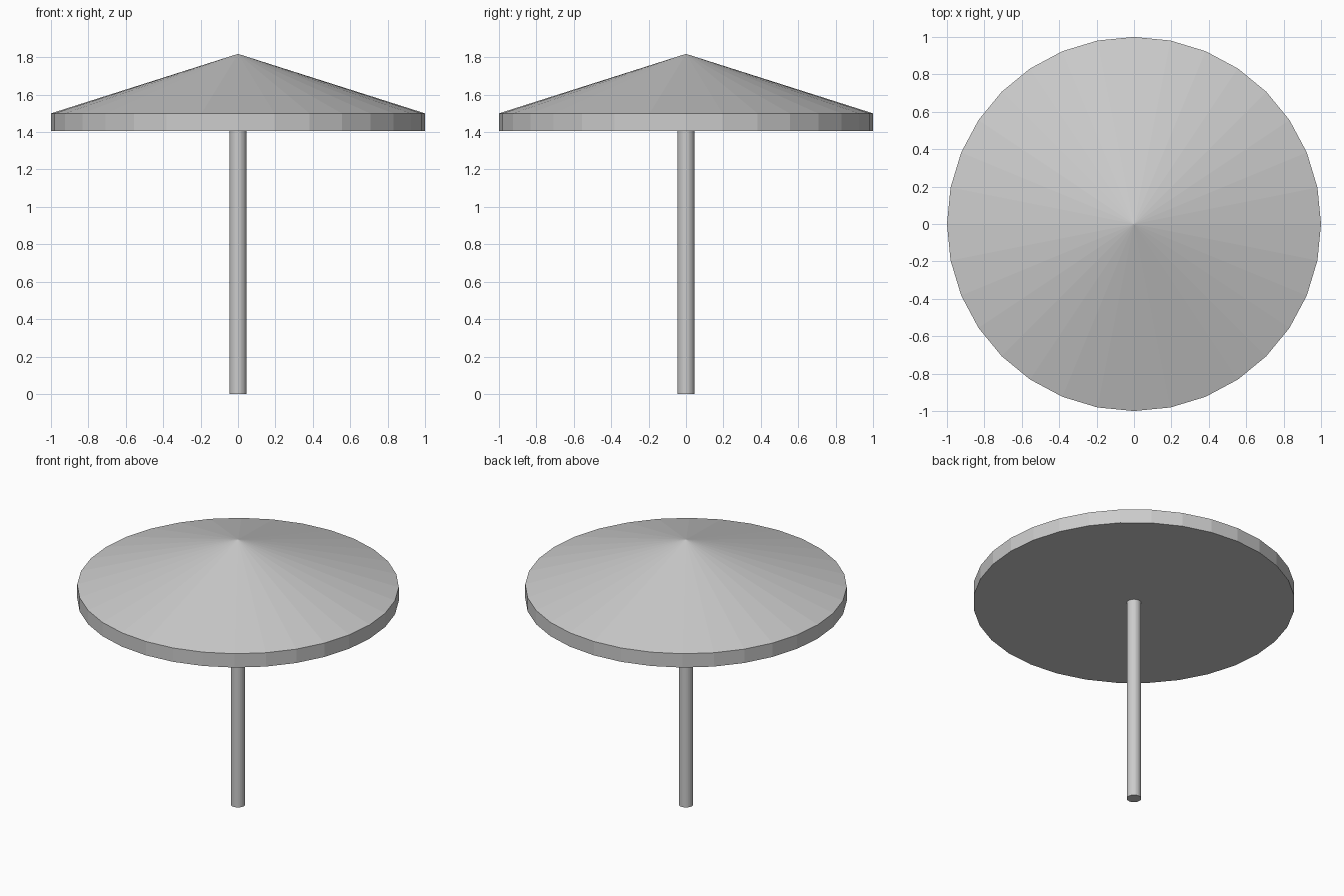
import bpy
import bmesh
from math import sin, cos, tau

SIDES = 32

cube = bpy.data.objects.get("Cube")
if cube:
    bpy.data.objects.remove(cube, do_unlink=True)

grey = bpy.data.materials.new("light_grey")
grey.use_nodes = True
colour = (0.6, 0.6, 0.6, 1)
grey.diffuse_color = colour
grey.node_tree.nodes["Principled BSDF"].inputs["Base Color"].default_value = colour


def turned(name, radius, bottom, top, apex=None):
    """Flat-sided round part, closed below, with a flat or conical top."""
    bm = bmesh.new()
    rings = []
    for z in (bottom, top):
        rings.append([bm.verts.new((radius * sin(tau * i / SIDES),
                                    radius * cos(tau * i / SIDES), z))
                      for i in range(SIDES)])
    low, high = rings
    tip = bm.verts.new((0, 0, apex)) if apex else None
    bm.faces.new(low)
    if not tip:
        bm.faces.new(high)
    for i in range(SIDES):
        j = (i + 1) % SIDES
        bm.faces.new((low[i], low[j], high[j], high[i]))
        if tip:
            bm.faces.new((high[i], high[j], tip))
    bmesh.ops.recalc_face_normals(bm, faces=bm.faces)
    mesh = bpy.data.meshes.new(name)
    bm.to_mesh(mesh)
    bm.free()
    mesh.materials.append(grey)
    obj = bpy.data.objects.new(name, mesh)
    bpy.context.collection.objects.link(obj)
    return obj


# Upright post, meeting the underside of the canopy
turned("pole", 0.045, 0, 1.405)

# Canopy: short vertical rim with a shallow cone above
turned("canopy", 1, 1.405, 1.5, apex=1.818)
